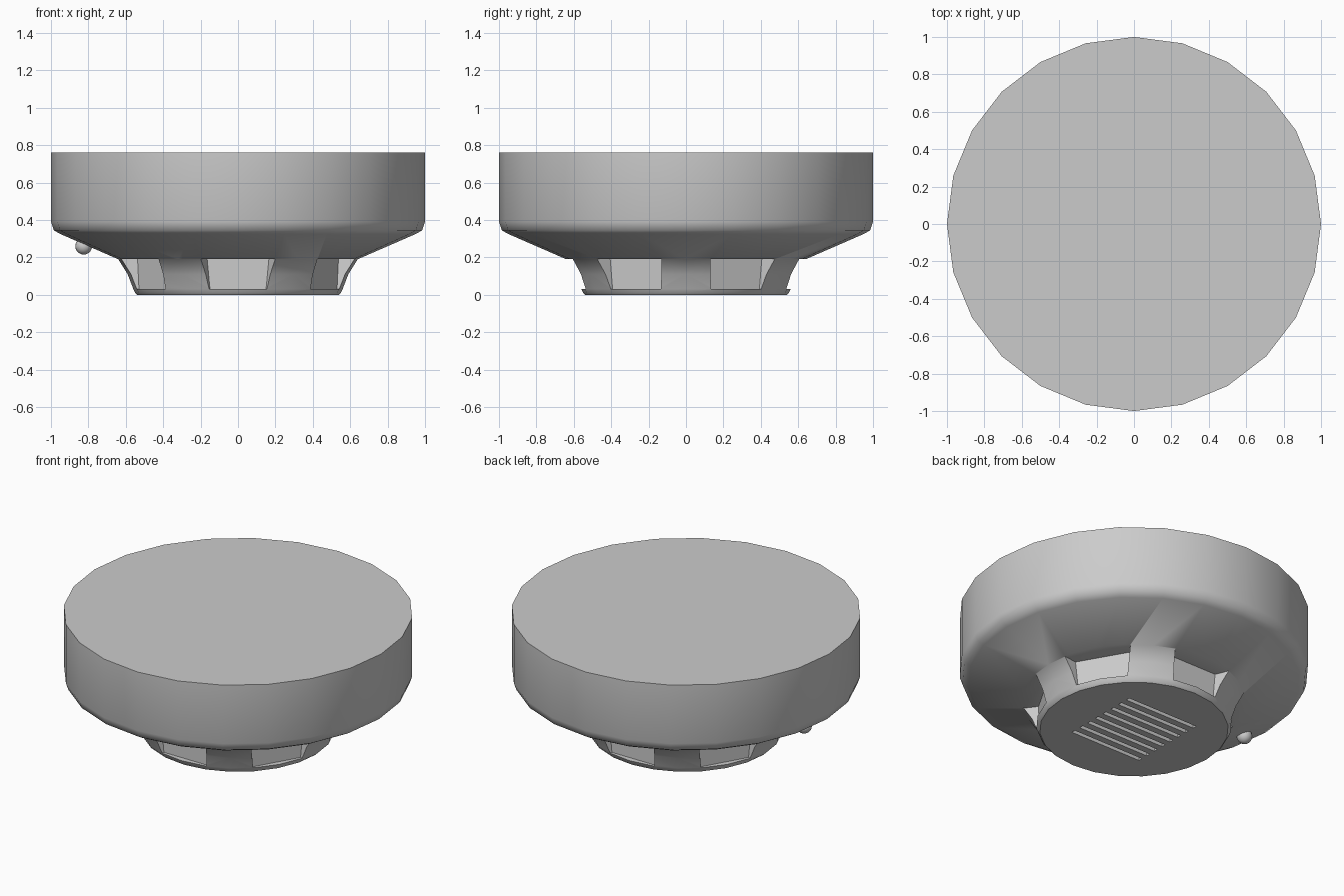
import bpy, bmesh, math
from mathutils import Matrix, Vector

if "Cube" in bpy.data.objects:
    bpy.data.objects.remove(bpy.data.objects["Cube"])

SIDES = 24


def make_object(name, bm):
    bmesh.ops.recalc_face_normals(bm, faces=bm.faces[:])
    mesh = bpy.data.meshes.new(name)
    bm.to_mesh(mesh)
    bm.free()
    obj = bpy.data.objects.new(name, mesh)
    bpy.context.collection.objects.link(obj)
    return obj


def lathe(name, profile):
    bm = bmesh.new()
    rings = []
    for r, z in profile:
        rings.append([bm.verts.new((r * math.cos(math.tau * i / SIDES),
                                    r * math.sin(math.tau * i / SIDES), z))
                      for i in range(SIDES)])
    for a, b in zip(rings, rings[1:]):
        for i in range(SIDES):
            j = (i + 1) % SIDES
            bm.faces.new((a[i], a[j], b[j], b[i]))
    bm.faces.new(rings[0])
    bm.faces.new(rings[-1])
    return make_object(name, bm)


def add_hull(bm, points):
    verts = [bm.verts.new(p) for p in points]
    bmesh.ops.convex_hull(bm, input=verts)


def shade(obj, degrees):
    bpy.ops.object.select_all(action='DESELECT')
    obj.select_set(True)
    bpy.context.view_layer.objects.active = obj
    bpy.ops.object.shade_smooth_by_angle(angle=math.radians(degrees))


# Detector housing: drum, sloping shoulder and sensing chamber
housing = lathe("housing", [
    (0.54, 0), (0.55, 0.01), (0.56, 0.032), (0.59, 0.11), (0.64, 0.19),
    (0.95, 0.325), (0.985, 0.345), (1, 0.39), (1, 0.76)])

cut = bmesh.new()
# Six flared windows around the chamber
for i in range(6):
    turn = Matrix.Rotation(math.radians(30 + 60 * i), 3, 'Z')
    add_hull(cut, [turn @ Vector((r, side * w, z))
                   for r, w, z in ((0.525, 0.15, 0.032), (0.75, 0.24, 0.032),
                                   (0.525, 0.165, 0.192), (0.75, 0.26, 0.192))
                   for side in (-1, 1)])
# Grille slots under the chamber
for i in range(8):
    y = (i - 3.5) * 0.069
    add_hull(cut, [(x, y + dy, z) for x in (-0.25, 0.25)
                   for dy in (-0.013, 0.013) for z in (-0.05, 0.02)])
cutter = make_object("opening_cutter", cut)
cutter.hide_render = True

mod = housing.modifiers.new("openings", 'BOOLEAN')
mod.operation = 'DIFFERENCE'
mod.solver = 'EXACT'
mod.object = cutter
bpy.context.view_layer.objects.active = housing
bpy.ops.object.modifier_apply(modifier=mod.name)
bpy.data.objects.remove(cutter)
shade(housing, 44)

# Indicator light on the shoulder
bm = bmesh.new()
bmesh.ops.create_uvsphere(bm, u_segments=16, v_segments=10, radius=0.045)
bmesh.ops.translate(bm, verts=bm.verts[:], vec=(-0.825, 0, 0.26))
shade(make_object("indicator_light", bm), 60)
